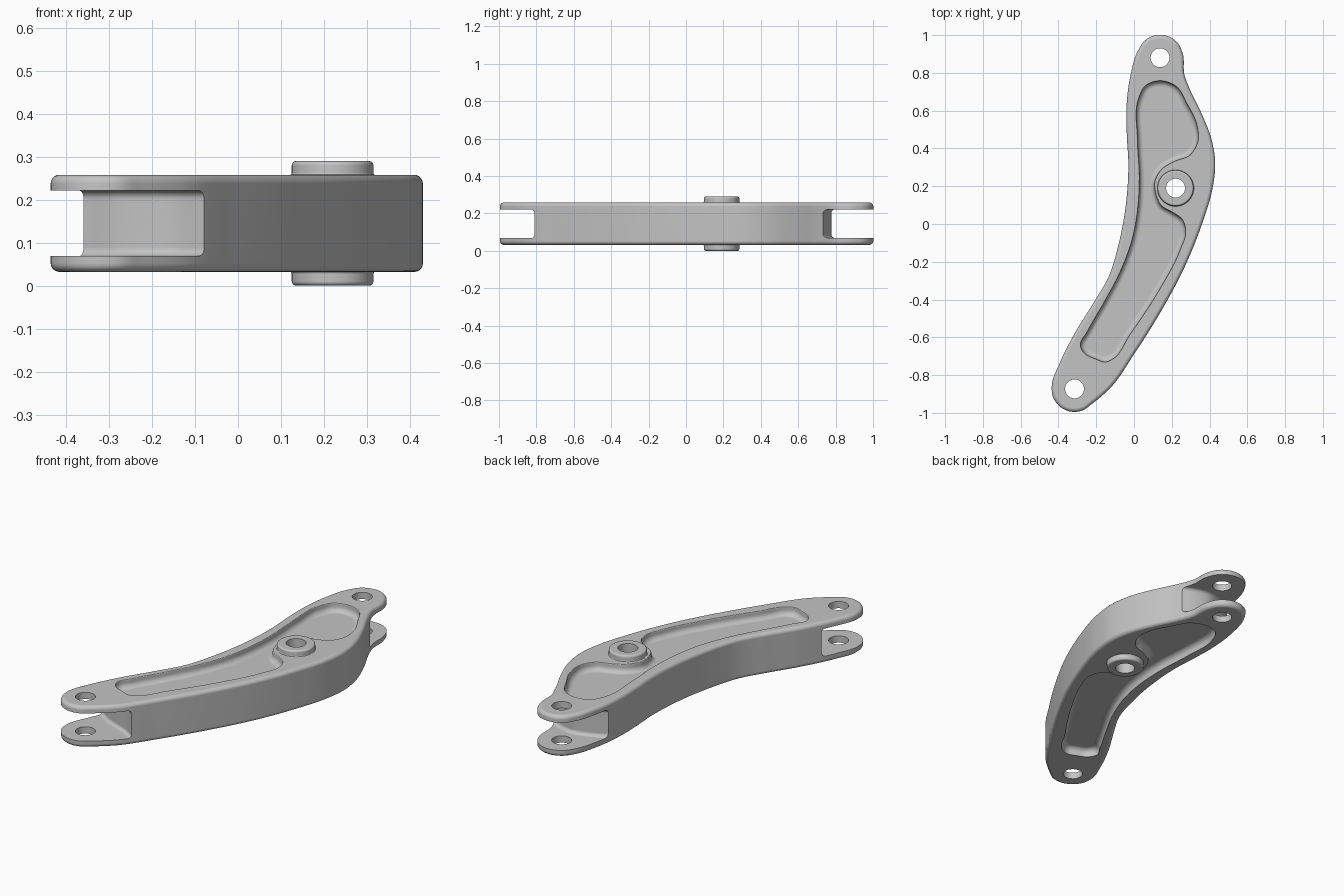
import bpy, math
from mathutils import Vector
from mathutils.geometry import interpolate_bezier

if "Cube" in bpy.data.objects:
    bpy.data.objects.remove(bpy.data.objects["Cube"])

# Main heights and pin positions
MID, TOP, BOSS_TOP = 0.145, 0.258, 0.29
FLOOR = TOP - 0.045
SLOT_TOP = 0.221
FRONT_PIN, BACK_PIN, PIVOT = (-0.315, -0.873), (0.138, 0.88), (0.22, 0.19)

metal = bpy.data.materials.new("grey metal")
metal.use_nodes = True
GREY = (0.55, 0.55, 0.55, 1)
metal.diffuse_color = GREY
metal.node_tree.nodes["Principled BSDF"].inputs["Base Color"].default_value = GREY


def arc(centre, radius, start, end, count):
    """Points along a circular arc, angles in degrees."""
    angles = [math.radians(start + (end - start) * i / (count - 1)) for i in range(count)]
    return [(centre[0] + radius * math.cos(a), centre[1] + radius * math.sin(a)) for a in angles]


def circle(centre, radius, count=64):
    return [Vector((x, y, 0)) for x, y in arc(centre, radius, 0, 360, count + 1)[:-1]]


def smooth_loop(points, spacing=0.012):
    """Closed counter-clockwise smooth curve through the given points."""
    pts = [Vector((x, y, 0)) for x, y in points]
    n = len(pts)
    if sum(pts[i - 1].x * pts[i].y - pts[i].x * pts[i - 1].y for i in range(n)) < 0:
        pts.reverse()
    slopes = []
    for i in range(n):
        before, after = pts[i] - pts[i - 1], pts[(i + 1) % n] - pts[i]
        la, lb = before.length, after.length
        slopes.append((before * lb / la + after * la / lb) / (la + lb))
    out = []
    for i in range(n):
        j = (i + 1) % n
        length = (pts[j] - pts[i]).length
        steps = max(2, round(length / spacing))
        out += interpolate_bezier(pts[i], pts[i] + slopes[i] * length / 3,
                                  pts[j] - slopes[j] * length / 3, pts[j], steps + 1)[:-1]
    return out


def inset(loop, amount):
    """Move a loop inwards in small, slightly relaxed steps."""
    steps = math.ceil(abs(amount) / 0.004)
    n = len(loop)
    for _ in range(steps):
        moved = []
        for i in range(n):
            t = (loop[(i + 1) % n] - loop[i - 1]).normalized()
            moved.append(loop[i] + Vector((-t.y, t.x, 0)) * amount / steps)
        loop = [moved[i] * 0.6 + (moved[i - 1] + moved[(i + 1) % n]) * 0.2 for i in range(n)]
    return loop


def rounded(radius, z, steps=5):
    """Profile of an outer round that ends flat at height z."""
    return [(radius * (1 - math.cos(a)), z - radius * (1 - math.sin(a)))
            for a in (math.pi / 2 * i / steps for i in range(steps + 1))]


def flare(radius, z, steps=4):
    """Profile that narrows upwards from a flat face at height z."""
    return [(radius * (math.sin(a) - 1), z + radius * (1 - math.cos(a)))
            for a in (math.pi / 2 * i / steps for i in range(steps + 1))]


def flipped(profile, centre=MID):
    return [(r, 2 * centre - z) for r, z in profile]


def mirrored(profile):
    """Complete an upper half profile with its reflection below mid height."""
    return flipped(profile)[::-1] + profile


def loft(name, loop, profile):
    """Stack inset copies of a loop, lowest first, into a closed solid."""
    n = len(loop)
    verts = [(p.x, p.y, z) for r, z in profile for p in inset(loop, r)]
    faces = [tuple(reversed(range(n))), tuple(range(len(verts) - n, len(verts)))]
    for base in range(0, len(verts) - n, n):
        for i in range(n):
            j = (i + 1) % n
            faces.append((base + i, base + j, base + n + j, base + n + i))
    mesh = bpy.data.meshes.new(name)
    mesh.from_pydata(verts, [], faces)
    mesh.materials.append(metal)
    obj = bpy.data.objects.new(name, mesh)
    bpy.context.collection.objects.link(obj)
    return obj


def combine(target, tool, operation):
    """Apply a boolean, trying a second solver if the arm is lost."""
    original = target.data.copy()
    bpy.context.view_layer.objects.active = target
    for solver in ("EXACT", "MANIFOLD"):
        target.data = original.copy()
        mod = target.modifiers.new(tool.name, "BOOLEAN")
        mod.operation, mod.solver, mod.object = operation, solver, tool
        bpy.ops.object.modifier_apply(modifier=mod.name)
        depths = [v.co.y for v in target.data.vertices] or [0]
        if max(depths) - min(depths) > 1.9:
            break
    else:
        target.data = original
    bpy.data.objects.remove(tool)


# Curved arm with rounded rims and a lug at each end
left_side = [(-0.02, 0.78), (-0.04, 0.61), (-0.038, 0.47), (-0.03, 0.32), (-0.04, 0.13),
             (-0.08, -0.1), (-0.135, -0.28), (-0.21, -0.41), (-0.315, -0.58), (-0.395, -0.74)]
right_side = [(-0.13, -0.873), (0, -0.69), (0.135, -0.476), (0.267, -0.23), (0.36, 0),
              (0.415, 0.185), (0.43, 0.32), (0.41, 0.45), (0.36, 0.58), (0.295, 0.715), (0.267, 0.79)]
outline = (arc(BACK_PIN, 0.122, 10, 160, 6) + left_side
           + arc(FRONT_PIN, 0.122, 170, 320, 6) + right_side)
arm = loft("arm", smooth_loop(outline), mirrored(rounded(0.02, TOP)))

# Recessed pocket on both faces, bending around the pivot boss
pocket = smooth_loop([
    (0.025, 0.66), (0.06, 0.73), (0.135, 0.757), (0.22, 0.73), (0.28, 0.635), (0.33, 0.53),
    (0.336, 0.434), (0.294, 0.365), (0.214, 0.333), (0.145, 0.29), (0.108, 0.22), (0.114, 0.16),
    (0.145, 0.095), (0.2, 0.063), (0.257, 0.02), (0.272, -0.04), (0.24, -0.143), (0.135, -0.344),
    (-0.024, -0.587), (-0.114, -0.714), (-0.15, -0.73), (-0.2, -0.714), (-0.262, -0.683),
    (-0.283, -0.645), (-0.246, -0.57), (-0.156, -0.413), (-0.077, -0.265), (-0.008, -0.08),
    (0.024, 0.106), (0.03, 0.24), (0.02, 0.45)])
lip = flipped(flare(0.006, TOP + 0.001), TOP + 0.001)
pocket_profile = [(-0.006, TOP + 0.03)] + lip + flipped(rounded(0.028, FLOOR), FLOOR)
combine(arm, loft("upper_pocket", pocket, pocket_profile[::-1]), "DIFFERENCE")
combine(arm, loft("lower_pocket", pocket, flipped(pocket_profile)), "DIFFERENCE")

# Fork slots that split each end into two plates
front_slot = [(-0.46, -0.61), (-0.36, -0.662), (-0.285, -0.712), (-0.21, -0.745), (-0.15, -0.767),
              (-0.08, -0.81), (0.03, -0.88), (0.04, -1.02), (-0.1, -1.15), (-0.4, -1.15),
              (-0.55, -1), (-0.55, -0.75)]
back_slot = [(-0.13, 0.66), (-0.03, 0.718), (0.06, 0.757), (0.14, 0.777), (0.22, 0.762),
             (0.29, 0.732), (0.42, 0.69), (0.47, 0.8), (0.47, 1), (0.3, 1.15), (0, 1.15),
             (-0.2, 1), (-0.22, 0.78)]
for name, points in (("front_slot", front_slot), ("back_slot", back_slot)):
    combine(arm, loft(name, smooth_loop(points), mirrored(rounded(0.02, SLOT_TOP))), "DIFFERENCE")

# Raised pivot boss through both faces
boss_profile = mirrored(flare(0.006, TOP - 0.001) + rounded(0.01, BOSS_TOP, 4))
combine(arm, loft("pivot_boss", circle(PIVOT, 0.095), boss_profile), "UNION")

# Pin holes and pivot bore
for name, centre in (("front_hole", FRONT_PIN), ("back_hole", BACK_PIN), ("pivot_hole", PIVOT)):
    combine(arm, loft(name, circle(centre, 0.05, 48), [(0, -0.1), (0, 0.4)]), "DIFFERENCE")

# Smooth shading with crisp edges
bpy.ops.object.select_all(action="DESELECT")
arm.select_set(True)
bpy.context.view_layer.objects.active = arm
bpy.ops.object.shade_smooth_by_angle(angle=math.radians(35))
weighted = arm.modifiers.new("weighted_normals", "WEIGHTED_NORMAL")
weighted.keep_sharp = True
